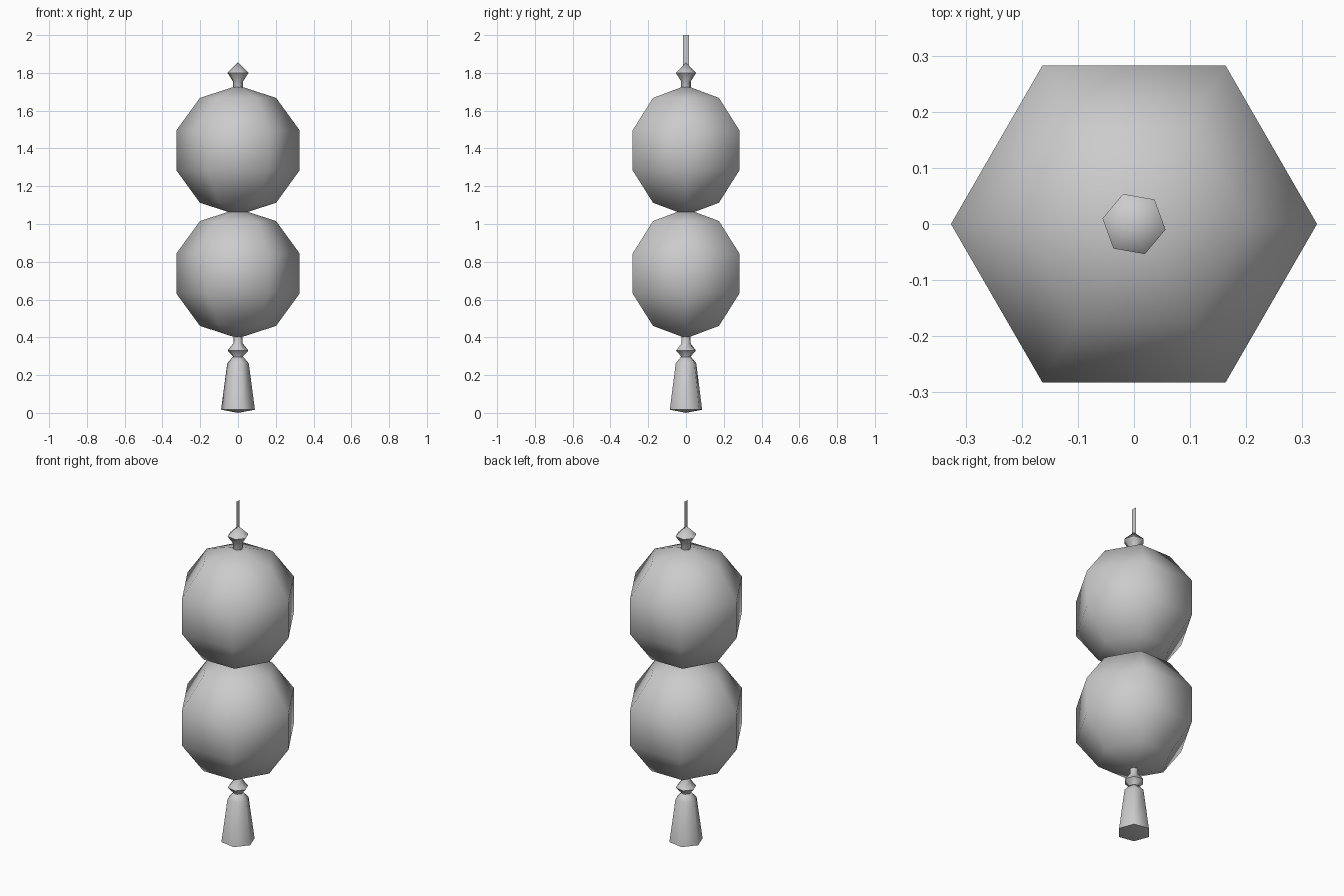
import bpy, bmesh
from math import radians, sin, cos, tau
from mathutils import Matrix

SIDES = 6

cube = bpy.data.objects.get("Cube")
if cube:
    bpy.data.objects.remove(cube)

grey = bpy.data.materials.new("plain grey")
grey.use_nodes = True
colour = (0.6, 0.6, 0.6, 1)
grey.diffuse_color = colour
grey.node_tree.nodes["Principled BSDF"].inputs["Base Color"].default_value = colour


def finish(name, bm, sharp_angle):
    """Turn a bmesh into a named, smooth object."""
    mesh = bpy.data.meshes.new(name)
    bm.to_mesh(mesh)
    bm.free()
    mesh.materials.append(grey)
    obj = bpy.data.objects.new(name, mesh)
    bpy.context.collection.objects.link(obj)
    bpy.ops.object.select_all(action="DESELECT")
    obj.select_set(True)
    bpy.context.view_layer.objects.active = obj
    bpy.ops.object.shade_smooth_by_angle(angle=radians(sharp_angle))


def lathe(name, profile, turn=radians(-10)):
    """Spin (radius, z) points, bottom to top, into a six-sided solid."""
    bm = bmesh.new()
    rings = []
    for r, z in profile:
        count = SIDES if r else 1
        rings.append([bm.verts.new((r * cos(turn + tau * i / SIDES),
                                    r * sin(turn + tau * i / SIDES), z))
                      for i in range(count)])
    for low, high in zip(rings, rings[1:]):
        for i in range(SIDES):
            j = (i + 1) % SIDES
            corners = [low[i % len(low)], low[j % len(low)],
                       high[j % len(high)], high[i % len(high)]]
            bm.faces.new(list(dict.fromkeys(corners)))
    for ring, flip in ((rings[0], True), (rings[-1], False)):
        if len(ring) > 1:
            bm.faces.new(ring[::-1] if flip else ring)
    bmesh.ops.recalc_face_normals(bm, faces=bm.faces)
    finish(name, bm, 65)


# Two faceted globes, one above the other, with corners on the x axis
for name, height in (("lower_globe", 0.738), ("upper_globe", 1.39)):
    bm = bmesh.new()
    place = Matrix.Translation((0, 0, height)) @ Matrix.Rotation(radians(30), 4, "Z")
    bmesh.ops.create_uvsphere(bm, u_segments=SIDES, v_segments=5,
                              radius=0.343, matrix=place)
    finish(name, bm, 180)

# Beads with short necks above and below the globes
lathe("top_bead", [(0.027, 1.70), (0.027, 1.755), (0.057, 1.80), (0, 1.855)])
lathe("bottom_bead", [(0.028, 0.29), (0.028, 0.30), (0.056, 0.33),
                      (0.024, 0.37), (0.024, 0.42)])

# Flared tassel with a shallow pointed base
lathe("tassel", [(0, 0.003), (0.091, 0.02), (0.058, 0.265), (0.028, 0.30)])

# Flat hanging cord
bm = bmesh.new()
bm.faces.new([bm.verts.new((0, y, z)) for y, z in
              ((-0.016, 1.82), (0.016, 1.82), (0.016, 2), (-0.016, 2))])
finish("hanging_cord", bm, 180)

# Rest the tassel's point exactly on the ground
bpy.data.objects["tassel"].location.z = -0.003
